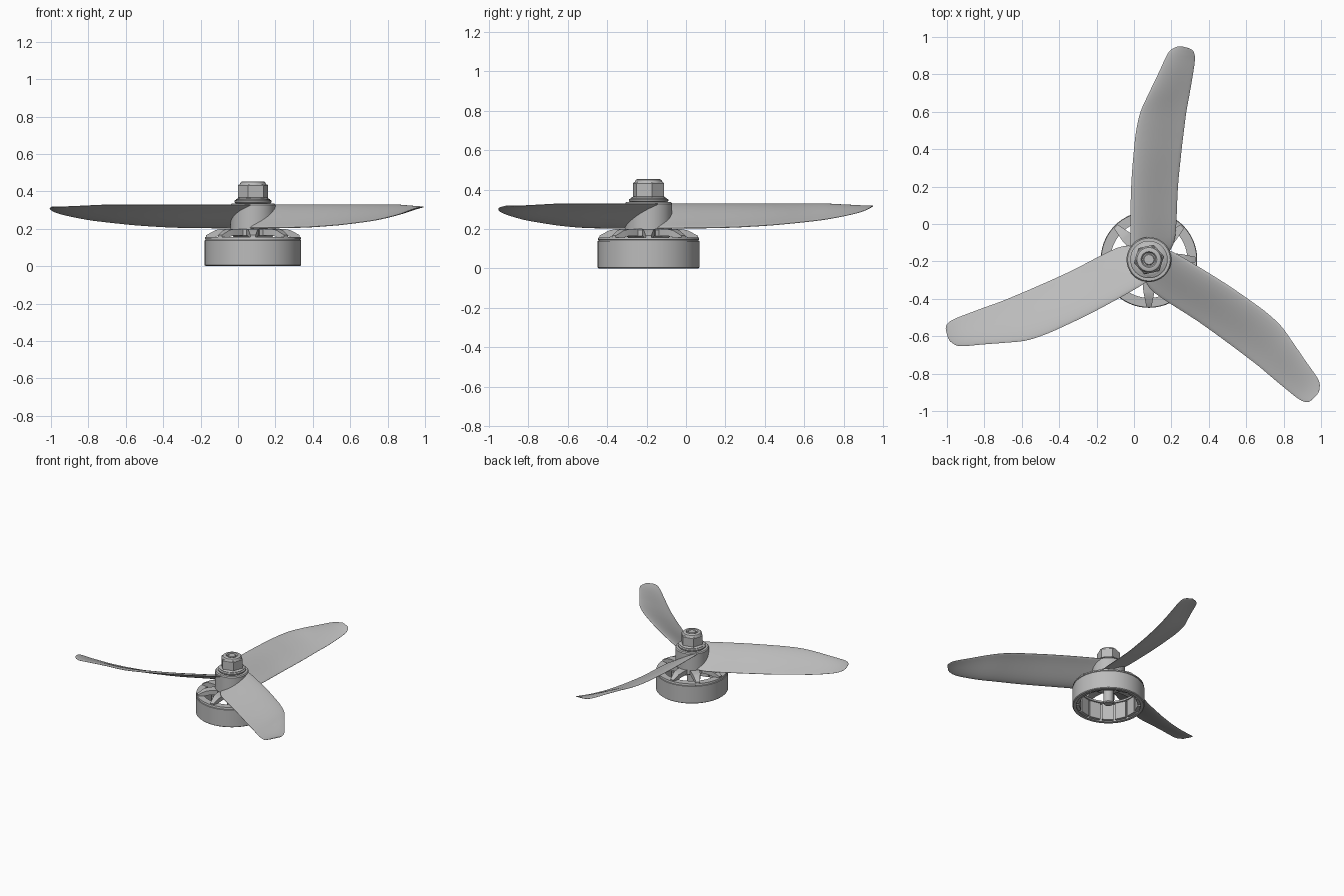
import bpy, bmesh, math
from mathutils import Matrix, Vector

cube = bpy.data.objects.get("Cube")
if cube:
    bpy.data.objects.remove(cube, do_unlink=True)

CENTRE = Vector((0.08, -0.19, 0))

grey = bpy.data.materials.new("plain grey")
grey.use_nodes = True
COLOUR = (0.5, 0.5, 0.5, 1)
grey.diffuse_color = COLOUR
grey.node_tree.nodes["Principled BSDF"].inputs["Base Color"].default_value = COLOUR


def finish(name, bm, angle=0.0):
    """Turn a bmesh into an object on the motor axis."""
    bmesh.ops.recalc_face_normals(bm, faces=bm.faces)
    mesh = bpy.data.meshes.new(name)
    bm.to_mesh(mesh)
    bm.free()
    mesh.materials.append(grey)
    ob = bpy.data.objects.new(name, mesh)
    ob.location = CENTRE
    ob.rotation_euler.z = angle
    bpy.context.collection.objects.link(ob)
    bpy.ops.object.select_all(action='DESELECT')
    ob.select_set(True)
    bpy.context.view_layer.objects.active = ob
    bpy.ops.object.shade_smooth_by_angle(angle=math.radians(32))
    return ob


def loft(bm, rings, closed=False):
    """Skin closed rings of points; cap the ends or join them up."""
    loops = [[bm.verts.new(p) for p in ring] for ring in rings]
    n = len(loops[0])
    pairs = list(zip(loops, loops[1:]))
    if closed:
        pairs.append((loops[-1], loops[0]))
    for a, b in pairs:
        for i in range(n):
            j = (i + 1) % n
            bm.faces.new((a[i], a[j], b[j], b[i]))
    if not closed:
        bm.faces.new(loops[0])
        bm.faces.new(loops[-1])


def lathe(name, profile, sides=64, closed=False, angle=0.0):
    bm = bmesh.new()
    turn = [math.tau * i / sides for i in range(sides)]
    loft(bm, [[(r * math.cos(a), r * math.sin(a), z) for a in turn]
              for r, z in profile], closed)
    return finish(name, bm, angle)


# Motor bell: open cup wall with an inward rim on top
lathe("bell_wall", [(.252, 0), (.258, .005), (.258, .138), (.253, .14), (.253, .144),
                    (.257, .146), (.255, .157), (.205, .157), (.205, .143),
                    (.23, .14), (.23, 0)], 72, closed=True)

# Magnets lining the bell
MAGNETS = 14
for k in range(MAGNETS):
    bm = bmesh.new()
    bmesh.ops.create_cube(bm, size=1, matrix=Matrix.Translation((.219, 0, .073))
                          @ Matrix.Diagonal((.024, .082, .13, 1)))
    finish(f"magnet_{k + 1}", bm, math.tau * k / MAGNETS)

# Sloping spokes, tapering outward, that carry the bell
SPOKES = 8
for k in range(SPOKES):
    bm = bmesh.new()
    sections = [(.08, .036, .165, .2), (.17, .03, .165, .199),
                (.2, .024, .157, .193), (.25, .014, .15, .166)]
    loft(bm, [[(r, -w, lo), (r, w, lo), (r, w, hi), (r, -w, hi)]
              for r, w, lo, hi in sections])
    finish(f"bell_spoke_{k + 1}", bm, math.tau * k / SPOKES)

lathe("bell_hub", [(.1, .155), (.115, .165), (.115, .195), (.11, .201)])
lathe("motor_shaft", [(.03, .015), (.036, .022), (.036, .17)], 32)

# Propeller hub
lathe("propeller_hub", [(.12, .199), (.12, .328), (.114, .336)])

# Blade stations: radius, high edge, low edge, low height, thickness
STATIONS = [
    (.03, -.09, .10, .205, .022),
    (.12, -.10, .14, .205, .022),
    (.39, -.095, .155, .208, .02),
    (.59, -.08, .175, .218, .018),
    (.69, -.068, .187, .226, .016),
    (.79, -.045, .2, .236, .015),
    (.89, .0, .218, .248, .014),
    (.99, .048, .235, .266, .012),
    (1.06, .08, .245, .282, .01),
    (1.1, .1, .243, .296, .009),
    (1.125, .122, .225, .308, .007),
    (1.14, .155, .175, .318, .004),
]


def blend(a, b, c, d, t):
    """Catmull-Rom step between stations b and c."""
    return [q + .5 * t * (r - p + t * (2 * p - 5 * q + 4 * r - s + t * (3 * (q - r) + s - p)))
            for p, q, r, s in zip(a, b, c, d)]


def blade_section(r, left, right, low, thick):
    high = .328 - .012 * max(0, (r - .9) / .24)
    steps = 12
    upper, lower = [], []
    for i in range(steps + 1):
        u = .5 - .5 * math.cos(math.pi * i / steps)
        ease = .6 * u + .4 * u * u * (3 - 2 * u)
        x = left + (right - left) * u
        z = high + (low - high) * ease
        half = thick * (math.sqrt(u * (1 - u)) + .05)
        upper.append((x, r, z + half))
        lower.append((x, r, z - half))
    return upper + lower[::-1]


last = len(STATIONS) - 1
path = []
for i in range(last):
    near = [STATIONS[min(max(i + o, 0), last)] for o in (-1, 0, 1, 2)]
    path += [blend(*near, t / 4) for t in range(4)]
path.append(STATIONS[-1])

for k in range(3):
    bm = bmesh.new()
    loft(bm, [blade_section(*s) for s in path])
    finish(f"propeller_blade_{k + 1}", bm, math.tau * k / 3)

# Washer, hexagonal nut with rounded crown, and threaded end
lathe("washer", [(.088, .33), (.1, .342), (.1, .35), (.092, .355)])
lathe("nut_flange", [(.09, .352), (.09, .358), (.076, .366)])
lathe("hex_nut", [(.078, .36), (.083, .366), (.083, .432), (.077, .438)], 6,
      angle=math.radians(12))
lathe("nut_crown", [(.071, .43), (.07, .44), (.064, .45), (.056, .454),
                    (.042, .454), (.036, .444)], 48)
lathe("shaft_end", [(.03, .43), (.03, .45), (.026, .454)], 32)
